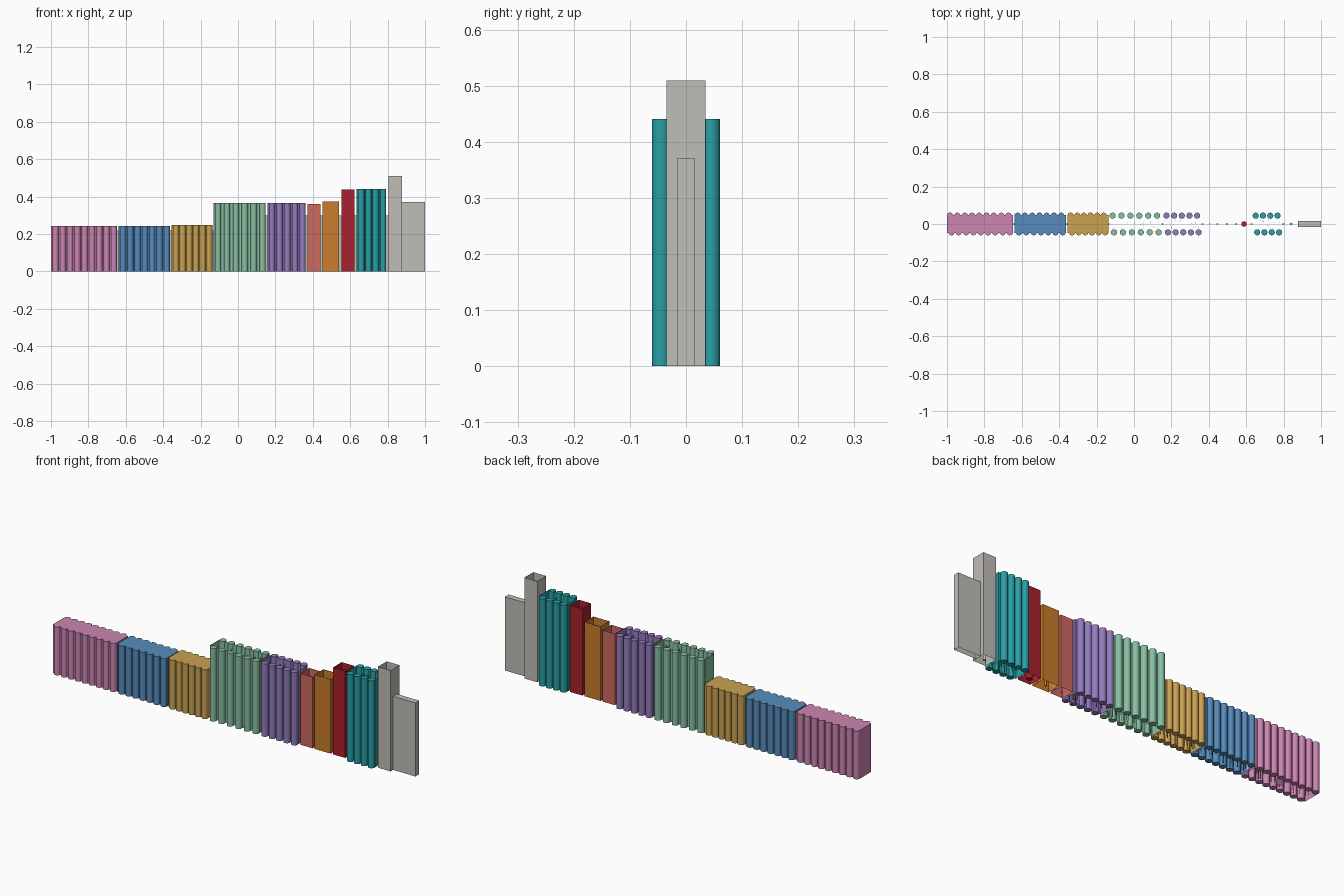
import bpy, bmesh, math, random

if "Cube" in bpy.data.objects:
    bpy.data.objects.remove(bpy.data.objects["Cube"])
random.seed(4)


def material(name, r, g, b):
    lin = lambda c: ((c / 255 + 0.055) / 1.055) ** 2.4 if c > 10 else c / 255 / 12.92
    m = bpy.data.materials.new(name)
    m.diffuse_color = (lin(r), lin(g), lin(b), 1)
    m.use_nodes = True
    m.node_tree.nodes["Principled BSDF"].inputs["Base Color"].default_value = m.diffuse_color
    return m


def finish(bm, name, mat, smooth=True):
    me = bpy.data.meshes.new(name)
    bm.to_mesh(me)
    bm.free()
    me.materials.append(mat)
    ob = bpy.data.objects.new(name, me)
    bpy.context.collection.objects.link(ob)
    if smooth:
        bpy.context.view_layer.objects.active = ob
        ob.select_set(True)
        bpy.ops.object.shade_smooth_by_angle(angle=math.radians(40))
        ob.select_set(False)
    return ob


def sleeve(bm, x0, x1, hy, h, capped):
    """Thin upright box, open below and optionally closed on top."""
    pts = [(x0, -hy), (x1, -hy), (x1, hy), (x0, hy)]
    lo = [bm.verts.new((x, y, 0)) for x, y in pts]
    hi = [bm.verts.new((x, y, h)) for x, y in pts]
    for i in range(4):
        j = (i + 1) % 4
        bm.faces.new((lo[i], lo[j], hi[j], hi[i]))
    if capped:
        bm.faces.new(hi)


def rod(bm, x, y, r, z0, z1, n):
    """Solid upright prism."""
    ring = [(x + r * math.cos(2 * math.pi * i / n), y + r * math.sin(2 * math.pi * i / n))
            for i in range(n)]
    lo = [bm.verts.new((a, b, z0)) for a, b in ring]
    hi = [bm.verts.new((a, b, z1)) for a, b in ring]
    for i in range(n):
        j = (i + 1) % n
        bm.faces.new((lo[i], lo[j], hi[j], hi[i]))
    bm.faces.new(hi)
    bm.faces.new(lo[::-1])


pink = material("pink", 204, 134, 178)
blue = material("blue", 86, 140, 188)
gold = material("gold", 203, 162, 82)
green = material("green", 136, 192, 162)
purple = material("purple", 148, 124, 190)
salmon = material("salmon", 206, 106, 96)
orange = material("orange", 203, 124, 44)
red = material("red", 170, 32, 46)
teal = material("teal", 40, 160, 166)
grey = material("warm grey", 192, 189, 182)

# Fluted blocks: name, colour, x range, height, half depth, capped, columns per side
for name, mat, x0, x1, h, hy, capped, n in [
        ("pink_block", pink, -1.0, -0.647, 0.244, 0.047, True, 9),
        ("blue_block", blue, -0.639, -0.364, 0.244, 0.047, True, 7),
        ("gold_block", gold, -0.356, -0.137, 0.248, 0.047, True, 6),
        ("green_block", green, -0.131, 0.148, 0.367, 0.036, False, 6),
        ("purple_block", purple, 0.157, 0.362, 0.367, 0.036, False, 5),
        ("teal_block", teal, 0.634, 0.792, 0.441, 0.036, False, 4)]:
    bm = bmesh.new()
    sleeve(bm, x0, x1, hy, h, capped)
    r = 0.0165
    step = (x1 - x0 - 2 * r - 0.008) / (n - 1)
    for side, shift in ((1, 0.0), (-1, 0.008)):
        for i in range(n):
            rod(bm, x0 + r + shift + i * step, side * 0.0445, r, 0, h, 16)
    # Slender rods inside the sleeve
    for i in range(int((x1 - x0) * 90)):
        rod(bm, random.uniform(x0 + 0.01, x1 - 0.01), random.uniform(-0.025, 0.025),
            0.0015, 0, h - 0.02, 5)
    finish(bm, name, mat)

# Plain open towers: name, colour, x range, height, core radius
for name, mat, x0, x1, h, r in [
        ("salmon_tower", salmon, 0.372, 0.441, 0.360, 0.004),
        ("orange_tower", orange, 0.452, 0.541, 0.375, 0.005),
        ("red_tower", red, 0.554, 0.622, 0.438, 0.014),
        ("grey_tower", grey, 0.805, 0.876, 0.509, 0.007)]:
    bm = bmesh.new()
    sleeve(bm, x0, x1, 0.035, h, False)
    rod(bm, (x0 + x1) / 2, 0, r, 0, h - 0.02, 12)
    finish(bm, name, mat)

# Narrow closed end slab
bm = bmesh.new()
sleeve(bm, 0.876, 1.0, 0.015, 0.371, True)
finish(bm, "end_slab", grey, False)

# Thin links bridging the gaps
for i, (x0, x1, h) in enumerate([
        (-0.647, -0.639, 0.22), (-0.364, -0.356, 0.22), (-0.137, -0.131, 0.22),
        (0.148, 0.157, 0.3), (0.362, 0.372, 0.3), (0.441, 0.452, 0.3),
        (0.541, 0.554, 0.3), (0.622, 0.634, 0.3), (0.792, 0.805, 0.3)]):
    bm = bmesh.new()
    sleeve(bm, x0, x1, 0.003, h, True)
    finish(bm, f"link_{i + 1}", grey, False)
